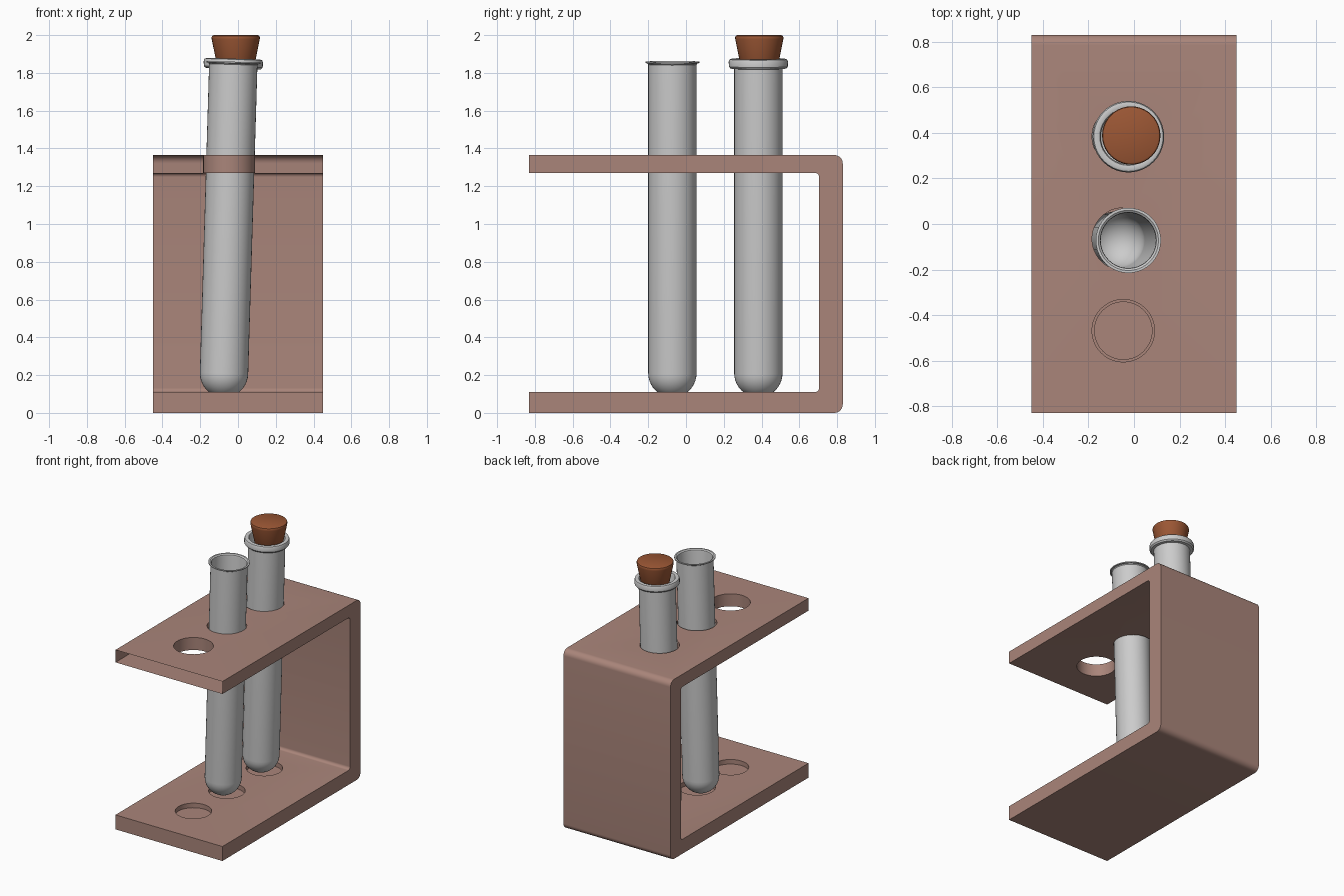
import bpy, bmesh, math

if "Cube" in bpy.data.objects:
    bpy.data.objects.remove(bpy.data.objects["Cube"])

HOLE_X = -0.047
HOLES_Y = (-0.468, -0.066, 0.384)
TILT = 0.03


def material(name, color):
    m = bpy.data.materials.new(name)
    m.diffuse_color = (*color, 1)
    m.use_nodes = True
    m.node_tree.nodes["Principled BSDF"].inputs["Base Color"].default_value = m.diffuse_color
    return m


def add_object(name, bm, mat=None):
    bmesh.ops.recalc_face_normals(bm, faces=bm.faces)
    me = bpy.data.meshes.new(name)
    bm.to_mesh(me)
    bm.free()
    ob = bpy.data.objects.new(name, me)
    bpy.context.collection.objects.link(ob)
    if mat:
        me.materials.append(mat)
    return ob


def smooth(ob, angle=35):
    bpy.ops.object.select_all(action='DESELECT')
    ob.select_set(True)
    bpy.context.view_layer.objects.active = ob
    bpy.ops.object.shade_smooth_by_angle(angle=math.radians(angle))


def lathe(name, profile, segments=40, mat=None):
    """Spin (radius, height) points around z."""
    bm = bmesh.new()
    vs = [bm.verts.new((r, 0, z)) for r, z in profile]
    es = [bm.edges.new(p) for p in zip(vs, vs[1:])]
    bmesh.ops.spin(bm, geom=vs + es, cent=(0, 0, 0), axis=(0, 0, 1),
                   angle=2 * math.pi, steps=segments, use_merge=True)
    bmesh.ops.remove_doubles(bm, verts=bm.verts, dist=1e-4)
    return add_object(name, bm, mat)


def cutter(y, radius, z0, z1):
    ob = lathe("hole_cutter", [(0, z0), (radius, z0), (radius, z1), (0, z1)], 48)
    ob.location = (HOLE_X, y, 0)
    ob.hide_render = True
    return ob


# Rack: C-shaped side profile extruded across x, with rounded back corners
rack_mat = material("rack_brown", (0.40, 0.235, 0.195))
side = [(-0.83, 0), (0.83, 0), (0.83, 1.365), (-0.83, 1.365),
        (-0.83, 1.27), (0.705, 1.27), (0.705, 0.11), (-0.83, 0.11)]
bm = bmesh.new()
face = bm.faces.new([bm.verts.new((-0.45, y, z)) for y, z in side])
ext = bmesh.ops.extrude_face_region(bm, geom=[face])
bmesh.ops.translate(bm, vec=(0.9, 0, 0),
                    verts=[v for v in ext["geom"] if isinstance(v, bmesh.types.BMVert)])
for y, radius in ((0.83, 0.045), (0.705, 0.022)):
    edges = [e for e in bm.edges if abs(e.verts[0].co.x - e.verts[1].co.x) > 0.5
             and abs(e.verts[0].co.y - y) < 1e-3]
    bmesh.ops.bevel(bm, geom=edges, offset=radius, offset_type='OFFSET',
                    segments=8, profile=0.5, affect='EDGES')
rack = add_object("rack", bm, rack_mat)

# Through holes in the top shelf, shallow seats in the bottom shelf
cutters = []
for y in HOLES_Y:
    cutters += [cutter(y, 0.137, 1.2, 1.45), cutter(y, 0.126, 0.075, 0.2)]
bpy.context.view_layer.objects.active = rack
for c in cutters:
    mod = rack.modifiers.new("hole", 'BOOLEAN')
    mod.operation = 'DIFFERENCE'
    mod.solver = 'EXACT'
    mod.object = c
    bpy.ops.object.modifier_apply(modifier=mod.name)
for c in cutters:
    bpy.data.objects.remove(c)

# The front end of the top shelf is open
bm = bmesh.new()
bm.from_mesh(rack.data)
ends = [f for f in bm.faces if all(v.co.y < -0.829 and v.co.z > 1.2 for v in f.verts)]
bmesh.ops.delete(bm, geom=ends, context='FACES_ONLY')
bm.to_mesh(rack.data)
bm.free()
rack.data.materials.clear()
rack.data.materials.append(rack_mat)
smooth(rack)


# Test tubes: origin at the centre of the round bottom, leaning slightly
def tube(name, y, rim):
    def bowl(r):
        return [(r * math.sin(i * math.pi / 20), -r * math.cos(i * math.pi / 20))
                for i in range(11)]
    ob = lathe(name, bowl(0.128) + rim + bowl(0.121)[::-1])
    ob.location = (-0.074, y, 0.21)
    ob.rotation_euler.y = TILT
    smooth(ob)


tube("open_tube", -0.072,
     [(0.128, 1.635), (0.133, 1.641), (0.143, 1.643), (0.143, 1.65),
      (0.132, 1.65), (0.123, 1.643), (0.121, 1.63)])
tube("corked_tube", 0.383,
     [(0.128, 1.612), (0.148, 1.614), (0.156, 1.624), (0.157, 1.65),
      (0.152, 1.662), (0.140, 1.666), (0.126, 1.662), (0.121, 1.65)])

# Cork stopper
cork = lathe("cork_stopper",
             [(0, 1.76), (0.08, 1.76), (0.084, 1.764), (0.127, 1.978),
              (0.128, 1.988), (0.125, 1.996), (0.117, 2.0), (0, 2.0)],
             mat=material("cork_brown", (0.33, 0.095, 0.035)))
cork.location = (-0.012, 0.388, 0)
smooth(cork)
